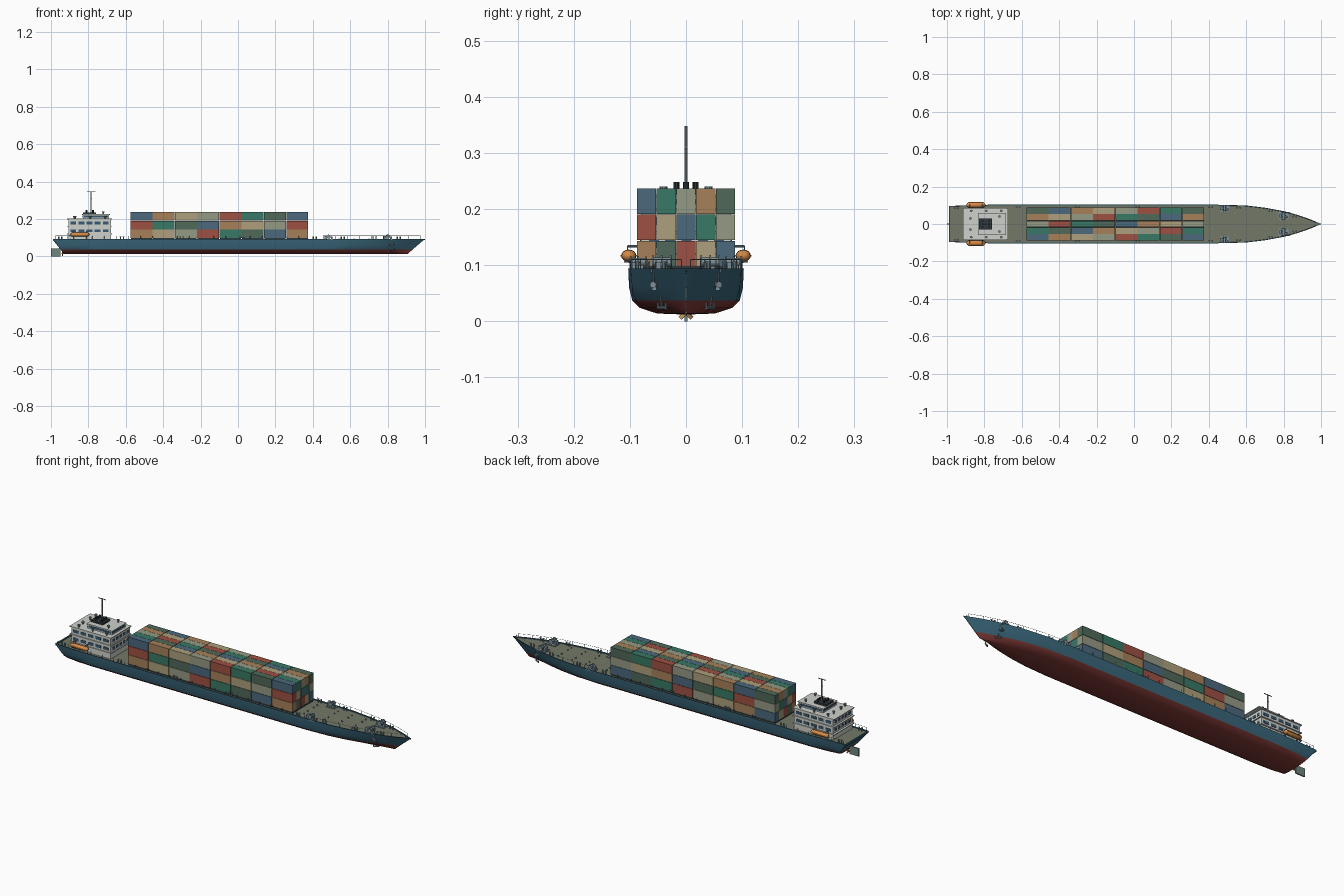
import bpy, bmesh, math
from mathutils import Vector, Matrix

if "Cube" in bpy.data.objects:
    bpy.data.objects.remove(bpy.data.objects["Cube"])

COL = dict(navy=(.04, .13, .19), red=(.2, .04, .035), deck=(.17, .19, .14), white=(.62, .64, .6),
           steel=(.2, .28, .32), dark=(.03, .04, .045), glass=(.04, .1, .17), orange=(.65, .25, .06),
           bronze=(.5, .28, .1), sage=(.16, .24, .21), grey=(.3, .33, .33))
MATS = {}


def mat(name, rgb=None):
    if name not in MATS:
        MATS[name] = bpy.data.materials.new(name)
        MATS[name].diffuse_color = (*(rgb or COL[name]), 1)
    return MATS[name]


def finish(bm, name, *mats, smooth=False):
    bmesh.ops.recalc_face_normals(bm, faces=bm.faces)
    me = bpy.data.meshes.new(name)
    bm.to_mesh(me)
    bm.free()
    ob = bpy.data.objects.new(name, me)
    bpy.context.collection.objects.link(ob)
    for m in mats:
        me.materials.append(m)
    if smooth:
        bpy.context.view_layer.objects.active = ob
        ob.select_set(True)
        bpy.ops.object.shade_smooth_by_angle(angle=math.radians(30))
        ob.select_set(False)
    return ob


def box(bm, x0, x1, y0, y1, z0, z1):
    m = Matrix.Translation(((x0 + x1) / 2, (y0 + y1) / 2, (z0 + z1) / 2))
    bmesh.ops.create_cube(bm, size=1, matrix=m @ Matrix.Diagonal((x1 - x0, abs(y1 - y0), z1 - z0, 1)))


def rod(bm, a, b, r, n=10):
    a, b = Vector(a), Vector(b)
    d = b - a
    m = Matrix.Translation((a + b) / 2) @ d.to_track_quat('Z', 'Y').to_matrix().to_4x4()
    bmesh.ops.create_cone(bm, cap_ends=True, segments=n, radius1=r, radius2=r, depth=d.length, matrix=m)


# hull: stations of deck x, keel x, deck half width, keel half width
ST = [(-.99, -.93, .096, .085), (-.9, -.87, .1, .098), (-.78, -.78, .103, .103), (.45, .45, .103, .103),
      (.6, .57, .099, .095), (.7, .66, .087, .08), (.8, .745, .069, .058), (.88, .81, .047, .035),
      (.94, .86, .026, .016), (.98, .89, .009, .006), (1.0, .905, .001, .001)]
PROF = [(0, .012), (.5, .014), (.8, .024), (.93, .037), (.985, .06), (1, .094)]


def section(xt, xb, wt, wb):
    pts = []
    for f, z in PROF:
        t = (z - .012) / .082
        pts.append((xb + (xt - xb) * t, f * (wb + (wt - wb) * t), z))
    inner = max(wt - .004, 0)
    return pts + [(xt, inner, .094), (xt, inner, .089), (xt, 0, .089)]


bm = bmesh.new()
for s in (1, -1):
    rows = [[bm.verts.new((x, s * y, z)) for x, y, z in section(*st)] for st in ST]
    for a, b in zip(rows, rows[1:]):
        for j in range(len(a) - 1):
            f = bm.faces.new((a[j], b[j], b[j + 1], a[j + 1]))
            f.material_index = 1 if j < 3 else 2 if j == 7 else 0
    # transom
    r = rows[0]
    red = bm.faces.new((r[0], r[1], r[2], r[3], bm.verts.new((r[3].co.x, 0, .037))))
    red.material_index = 1
    bm.faces.new((red.verts[4], r[3], r[4], r[5], r[6], r[7], r[8]))
bmesh.ops.remove_doubles(bm, verts=bm.verts, dist=1e-5)
finish(bm, "hull", mat("navy"), mat("red"), mat("deck"), smooth=True)
bm = bmesh.new()
box(bm, -.99, -.983, -.094, .094, .085, .094)
finish(bm, "stern_bulwark", mat("navy"))


def half_width(x):
    for a, b in zip(ST, ST[1:]):
        if a[0] <= x <= b[0]:
            return a[2] + (b[2] - a[2]) * (x - a[0]) / (b[0] - a[0])
    return 0


# rudder and propeller
bm = bmesh.new()
box(bm, -1, -.948, -.003, .003, 0, .042)
rod(bm, (-.955, 0, .02), (-.955, 0, .06), .003)
finish(bm, "rudder", mat("sage"))
bm = bmesh.new()
rod(bm, (-.945, 0, .016), (-.9, 0, .016), .003)
for k in range(4):
    m = (Matrix.Translation((-.938, 0, .016)) @ Matrix.Rotation(k * math.pi / 2 + math.pi / 4, 4, 'X')
         @ Matrix.Translation((0, 0, .008)) @ Matrix.Rotation(.6, 4, 'Z') @ Matrix.Diagonal((.0015, .008, .014, 1)))
    bmesh.ops.create_cube(bm, size=1, matrix=m)
finish(bm, "propeller", mat("bronze"))

# hatch covers and container stacks
PAL = [(.07, .14, .2), (.38, .22, .1), (.42, .35, .2), (.3, .32, .23), (.34, .08, .055), (.04, .19, .13), (.08, .14, .1)]
bm = bmesh.new()
for i in range(8):
    box(bm, -.573 + .119 * i, -.459 + .119 * i, -.084, .084, .088, .0985)
finish(bm, "hatch_covers", mat("dark"))
stacks = [bmesh.new() for _ in PAL]
for i in range(8):
    for j in range(5):
        for k in range(3):
            x, y, z = -.575 + .119 * i, -.0875 + .0352 * j, .0985 + .0465 * k
            box(stacks[(i + 5 * j + 3 * k + 1) % 7], x, x + .117, y, y + .0342, z, z + .045)
for n, (bm, c) in enumerate(zip(stacks, PAL)):
    finish(bm, f"containers_{n + 1}", mat(f"container_paint_{n + 1}", c))

# accommodation block with deck slabs and bridge house
bm = bmesh.new()
box(bm, -.905, -.68, -.08, .08, .088, .198)
for z in (.118, .157, .198):
    box(bm, -.915, -.675, -.085, .085, z, z + .004)
box(bm, -.83, -.69, -.055, .055, .2, .222)
box(bm, -.835, -.685, -.058, .058, .222, .226)
finish(bm, "accommodation", mat("white"))
bm = bmesh.new()
for z in (.131, .172):
    for i in range(5):
        x = -.895 + .043 * i
        box(bm, x, x + .03, -.082, .082, z, z + .014)
    for j in range(5):
        y = -.066 + .029 * j
        box(bm, -.907, -.678, y, y + .018, z, z + .014)
box(bm, -.825, -.695, -.0565, .0565, .208, .218)
box(bm, -.8315, -.6885, -.05, .05, .208, .218)
finish(bm, "windows", mat("glass"))

# funnel, exhaust pipes, mast and roof vents
bm = bmesh.new()
box(bm, -.83, -.76, -.03, .03, .225, .236)
for y in (-.017, 0, .017):
    for x in (-.81, -.775):
        rod(bm, (x, y, .23), (x, y, .248), .005)
finish(bm, "funnel", mat("dark"))
bm = bmesh.new()
rod(bm, (-.785, 0, .23), (-.785, 0, .348), .003)
rod(bm, (-.807, 0, .346), (-.763, 0, .346), .002)
rod(bm, (-.785, -.003, .31), (-.785, .003, .31), .004)
finish(bm, "mast", mat("grey"))
bm = bmesh.new()
for s in (1, -1):
    for x, y, z in ((-.875, .03, .2), (-.87, .07, .2), (-.79, .07, .2), (-.71, .07, .2), (-.72, .04, .224)):
        rod(bm, (x, s * y, z), (x, s * y, z + .013), .004)
        rod(bm, (x, s * y, z + .012), (x, s * y, z + .016), .007)
finish(bm, "roof_vents", mat("steel"))

# lifeboats and davits
bm, dv = bmesh.new(), bmesh.new()
for s in (1, -1):
    m = Matrix.Translation((-.845, s * .102, .117)) @ Matrix.Diagonal((1, 1, .8, 1))
    v = bmesh.ops.create_uvsphere(bm, u_segments=16, v_segments=10, radius=.0135,
                                  matrix=m @ Matrix.Rotation(math.pi / 2, 4, 'Y'))["verts"]
    for p in v:
        d = p.co.x + .845
        if abs(d) > 1e-4:
            p.co.x += math.copysign(.037, d)
    box(bm, -.885, -.805, s * .102 - .015, s * .102 + .015, .116, .118)
    for x in (-.88, -.81):
        rod(dv, (x, s * .085, .088), (x, s * .085, .134), .002)
        rod(dv, (x, s * .085, .134), (x, s * .104, .134), .002)
        rod(dv, (x, s * .104, .134), (x, s * .104, .122), .001)
        rod(dv, (x, s * .083, .105), (x, s * .11, .107), .002)
finish(bm, "lifeboats", mat("orange"), smooth=True)
finish(dv, "davits", mat("steel"))

# mooring winches, bollards and small deck vents
bm, bo = bmesh.new(), bmesh.new()
for s in (1, -1):
    for x, y, k in ((.8, .043, 1), (.485, .085, .85)):
        y *= s
        box(bm, x - .027 * k, x + .027 * k, y - .02 * k, y + .02 * k, .088, .093)
        rod(bm, (x, y - .018 * k, .106), (x, y + .018 * k, .106), .008 * k, 14)
        for d in (-.016, 0, .016):
            rod(bm, (x, y + d * k - .0012, .106), (x, y + d * k + .0012, .106), .0125 * k, 14)
        box(bm, x - .026 * k, x - .012 * k, y - .009, y + .009, .093, .112)
        box(bm, x + .014 * k, x + .024 * k, y - .012, y - .002, .093, .106)
    for x in (-.95, -.62, -.3, .02, .41, .56, .73, .86):
        y = s * (half_width(x) - .013)
        for d in (-.008, .008):
            rod(bo, (x + d, y, .088), (x + d, y, .106), .0035)
            rod(bo, (x + d, y, .104), (x + d, y, .107), .0048)
    for x in (.42, .54, .62, .7):
        for y in (.025, .055):
            rod(bo, (x, s * y, .088), (x, s * y, .095), .003)
finish(bm, "mooring_winches", mat("steel"))
finish(bo, "bollards_and_vents", mat("steel"))

# deck railings
bm = bmesh.new()
for s in (1, -1):
    xs = [-.975 + .065 * i for i in range(31)]
    pts = [Vector((x, s * max(half_width(x) - .003, 0), .094)) for x in xs]
    for p in pts:
        rod(bm, p, p + Vector((0, 0, .016)), .001, 5)
    for a, b in zip(pts, pts[1:]):
        if a.x > .4 or a.x < -.9:
            rod(bm, a + Vector((0, 0, .016)), b + Vector((0, 0, .016)), .0007, 5)
finish(bm, "railings", mat("grey"))

# anchors with hawse pipes
bm = bmesh.new()
for s in (1, -1):
    rod(bm, (.8, s * .046, .065), (.832, s * .059, .065), .006)
    rod(bm, (.832, s * .058, .085), (.825, s * .058, .058), .0015)
    box(bm, .818, .836, s * .053, s * .061, .055, .061)
    rod(bm, (.835, s * .046, .045), (.83, s * .043, .024), .002)
    rod(bm, (.818, s * .05, .024), (.842, s * .036, .024), .003)
    for x, y in ((.818, .05), (.842, .036)):
        rod(bm, (x, s * y, .023), (x, s * y, .034), .002)
finish(bm, "anchors", mat("steel"))

for m in bpy.data.materials:
    if m.users and not m.is_grease_pencil:
        m.use_nodes = True
        m.node_tree.nodes["Principled BSDF"].inputs["Base Color"].default_value = m.diffuse_color
